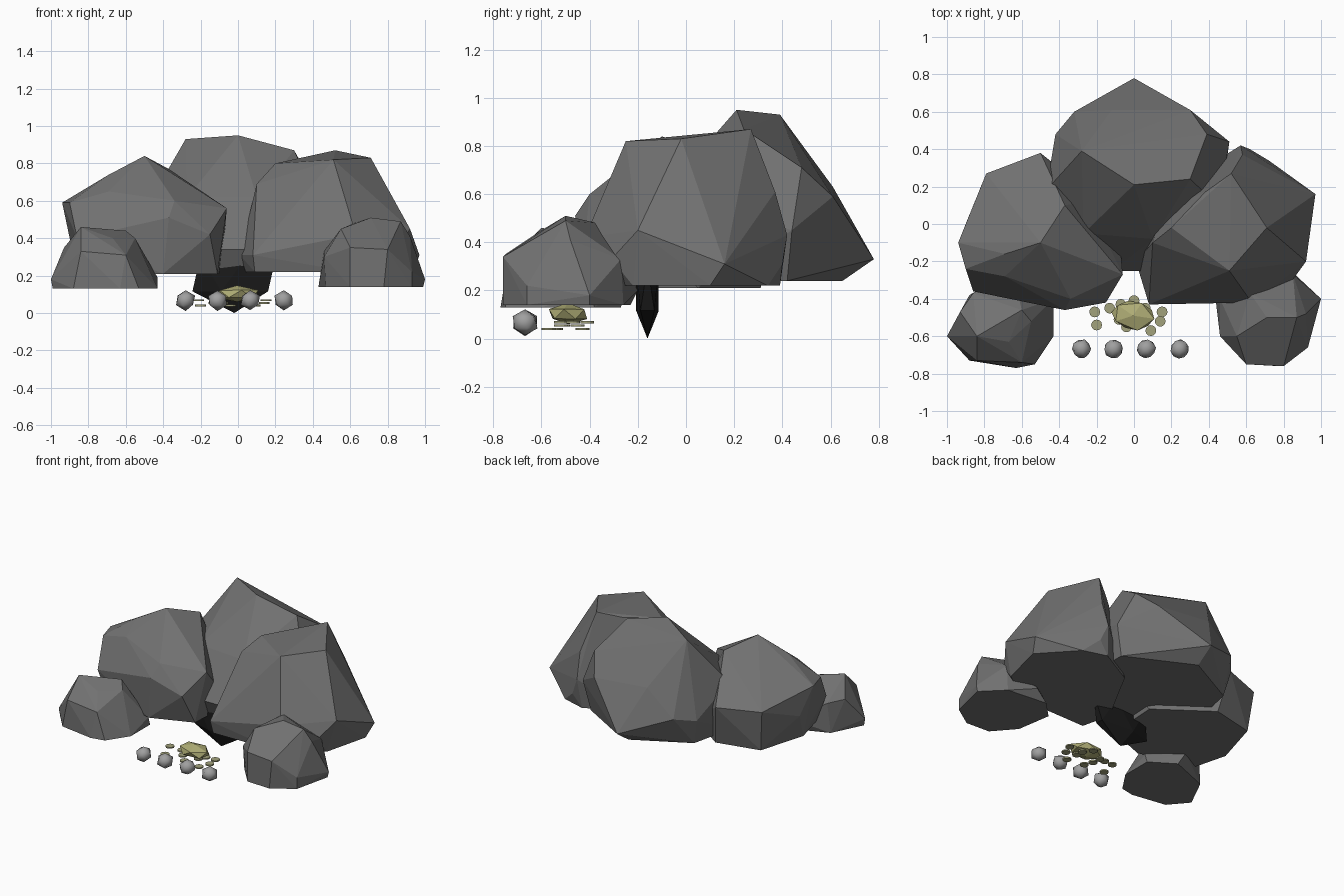
import bpy
import bmesh
import math
import random
from mathutils import Vector

random.seed(4)

default_cube = bpy.data.objects.get("Cube")
if default_cube:
    bpy.data.objects.remove(default_cube, do_unlink=True)


def make_material(name, red, green, blue):
    material = bpy.data.materials.new(name)
    material.use_nodes = True
    colour = (red, green, blue, 1)
    material.diffuse_color = colour
    shader = next(n for n in material.node_tree.nodes if n.type == 'BSDF_PRINCIPLED')
    shader.inputs["Base Color"].default_value = colour
    shader.inputs["Roughness"].default_value = 0.9
    return material


stone = make_material("stone grey", .165, .165, .165)
pebble_grey = make_material("pebble grey", .35, .35, .35)
black = make_material("cave black", .01, .01, .01)
gold = make_material("pale gold", .43, .42, .18)
coin_gold = make_material("dull coin gold", .36, .36, .2)


def add_object(name, mesh_data, material, smooth=False):
    mesh = bpy.data.meshes.new(name)
    mesh_data.to_mesh(mesh)
    mesh_data.free()
    mesh.materials.append(material)
    for face in mesh.polygons:
        face.use_smooth = smooth
    obj = bpy.data.objects.new(name, mesh)
    bpy.context.collection.objects.link(obj)
    return obj


def boulder(name, crown, foot, floor):
    """Faceted rock: hull around the crown corners and a flat foot outline."""
    bm = bmesh.new()
    for corner in crown:
        bm.verts.new(corner)
    for x, y in foot:
        bm.verts.new((x, y, floor))
    hull = bmesh.ops.convex_hull(bm, input=bm.verts[:])
    loose = set(hull["geom_interior"]) | set(hull["geom_unused"])
    bmesh.ops.delete(bm, geom=[g for g in loose if isinstance(g, bmesh.types.BMVert)],
                     context='VERTS')
    bmesh.ops.dissolve_limit(bm, angle_limit=math.radians(2),
                             verts=bm.verts[:], edges=bm.edges[:])
    bmesh.ops.recalc_face_normals(bm, faces=bm.faces[:])
    return add_object(name, bm, stone)


def lump(name, centre, size, material, wobble=0.0, smooth=False):
    """Scaled low-poly ball with slightly uneven corners."""
    bm = bmesh.new()
    bmesh.ops.create_icosphere(bm, subdivisions=1, radius=1)
    for v in bm.verts:
        v.co *= 1 + random.uniform(-wobble, wobble)
        v.co = Vector([a * b for a, b in zip(v.co, size)])
    obj = add_object(name, bm, material, smooth)
    obj.location = centre
    return obj


# Three large boulders forming the cave
boulder("back_boulder",
        [(0, .21, .95), (-.28, .39, .93), (.3, .24, .87), (.39, .48, .71),
         (-.12, .61, .63), (0, .78, .33), (.3, .61, .59), (.51, .44, .45),
         (-.32, .6, .45), (-.42, .48, .42), (-.47, .18, .6), (-.27, -.05, .62),
         (.1, -.08, .62), (-.12, -.25, .34), (.1, -.25, .34), (.45, .1, .55),
         (-.47, .05, .45)],
        [(0, .65), (.46, .42), (-.38, .45), (-.46, .1), (-.12, -.2), (.1, -.2),
         (.46, .1)], .24)

boulder("right_boulder",
        [(-.5, -.1, .84), (-.37, .1, .77), (-.94, -.1, .59), (-.79, .27, .5),
         (-.5, .38, .5), (-.69, -.28, .65), (-.37, -.46, .51), (-.27, -.2, .67),
         (-.06, -.27, .56), (-.34, -.4, .6), (-.86, -.36, .4), (-.15, -.42, .42),
         (-.9, 0, .4), (-.69, -.16, .74), (-.25, .12, .5), (-.9, -.24, .59)],
        [(-.86, -.1), (-.8, -.33), (-.4, -.44), (-.11, -.33), (-.09, .05),
         (-.45, .31), (-.76, .24)], .21)

boulder("left_boulder",
        [(.52, .27, .87), (.71, -.02, .83), (.51, -.25, .82), (.2, -.02, .8),
         (.1, -.1, .69), (.57, .42, .43), (.97, .16, .31), (.92, -.2, .45),
         (.63, -.42, .42), (.08, -.43, .31), (.01, -.2, .31), (.38, .17, .83),
         (.84, -.31, .33), (.62, .4, .31), (.3, -.36, .52), (.15, .08, .5),
         (.58, .37, .61)],
        [(.94, .1), (.72, .34), (.55, .39), (.28, .24), (.04, -.2), (.09, -.41),
         (.6, -.4), (.86, -.22)], .22)

# Two smaller boulders beside the entrance
boulder("right_front_boulder",
        [(-.84, -.6, .46), (-.6, -.46, .44), (-.55, -.52, .4), (-.67, -.63, .4),
         (-.93, -.47, .35), (-1, -.6, .18), (-.6, -.74, .31), (-.84, -.73, .33),
         (-.43, -.4, .19), (-.86, -.37, .34), (-.65, -.25, .22)],
        [(-.99, -.6), (-.88, -.73), (-.63, -.77), (-.53, -.75), (-.43, -.6),
         (-.43, -.38), (-.6, -.27), (-.88, -.38)], .13)

boulder("left_front_boulder",
        [(.71, -.5, .51), (.87, -.5, .49), (.62, -.37, .48), (.55, -.6, .45),
         (.46, -.4, .33), (.46, -.6, .3), (.6, -.75, .35), (.8, -.76, .34),
         (.92, -.48, .41), (1, -.4, .18), (.93, -.66, .22), (.85, -.27, .33),
         (.65, -.2, .2)],
        [(.43, -.35), (.47, -.6), (.6, -.75), (.78, -.76), (.93, -.66),
         (.99, -.4), (.85, -.26), (.55, -.23)], .14)

# Dark cave mouth, a thin pointed lump
lump("cave_mouth", (-.02, -.16, .21), (.25, .055, .21), black)

# Treasure nugget and the coins scattered below it
nugget = lump("gold_nugget", (-.005, -.49, .102), (.125, .085, .044), gold, .06)
nugget.rotation_euler.z = -.15

coin_spots = [(-.2, -.54), (.14, -.52), (-.21, -.47), (.09, -.57),
              (-.13, -.45), (.15, -.47), (-.07, -.43), (.06, -.45),
              (0, -.41), (-.04, -.55), (-.08, -.51), (.05, -.52)]
for i, (x, y) in enumerate(coin_spots):
    bm = bmesh.new()
    bmesh.ops.create_cone(bm, cap_ends=True, segments=12, radius1=.029,
                          radius2=.029, depth=.009)
    coin = add_object(f"coin_{i + 1}", bm, coin_gold)
    coin.location = (x, y, .04 + .014 * (i % 3))

# Row of pebbles in front
for i, x in enumerate((-.28, -.11, .065, .245)):
    pebble = lump(f"pebble_{i + 1}", (x, -.668, .068), (.056, .056, .055),
                  pebble_grey, .06, True)
    pebble.rotation_euler.z = i * .7
